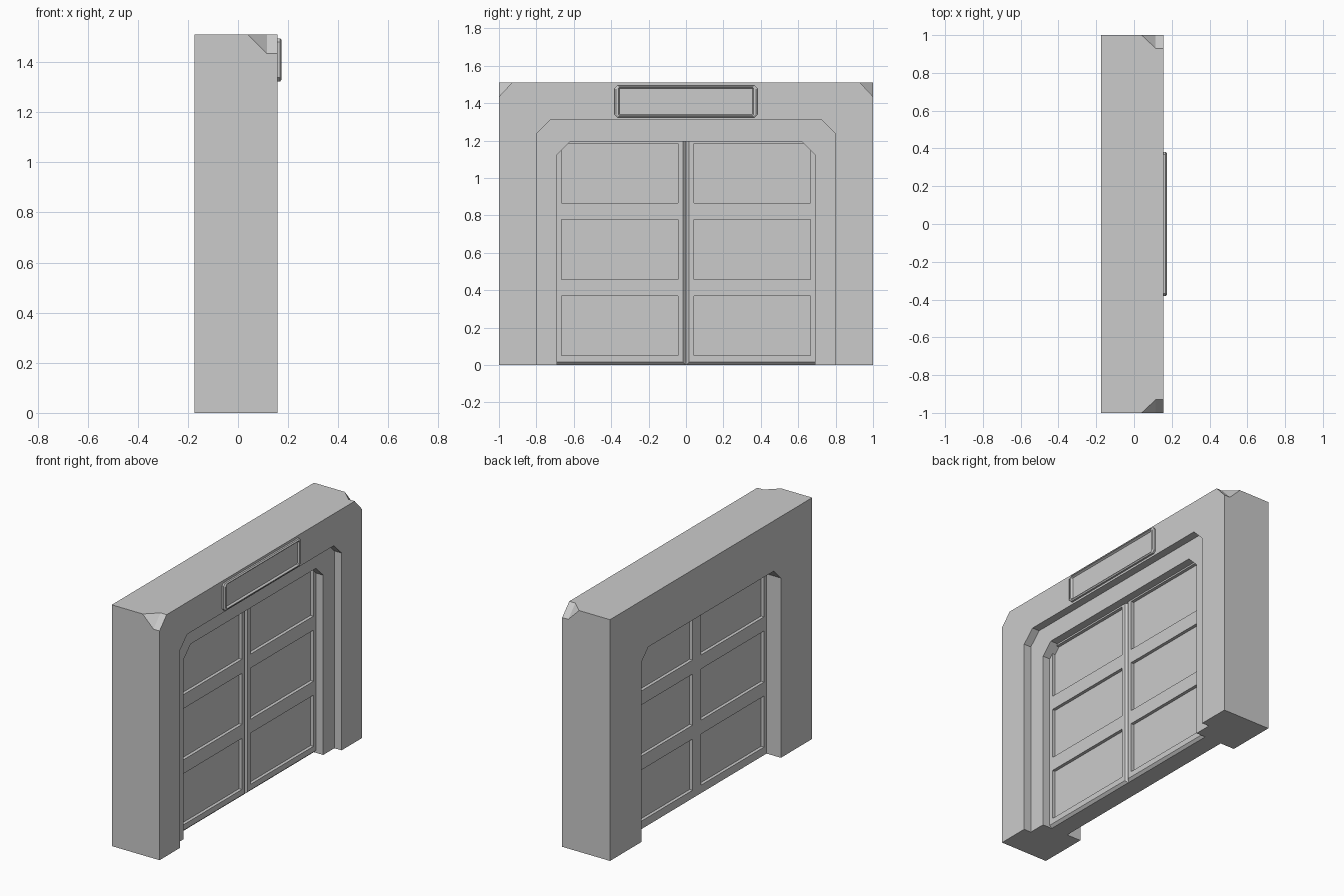
import bpy
import bmesh
from mathutils import Vector

cube = bpy.data.objects.get("Cube")
if cube:
    bpy.data.objects.remove(cube, do_unlink=True)

BACK, FRONT, TOP = -0.174, 0.157, 1.51
DOOR_BACK, STEP, DOOR_FRONT = -0.075, 0.107, 0.057

grey = bpy.data.materials.new("light grey")
grey.use_nodes = True
colour = (0.6, 0.6, 0.6, 1)
grey.diffuse_color = colour
grey.node_tree.nodes["Principled BSDF"].inputs["Base Color"].default_value = colour


def finish(name, bm):
    bmesh.ops.recalc_face_normals(bm, faces=bm.faces)
    mesh = bpy.data.meshes.new(name)
    bm.to_mesh(mesh)
    bm.free()
    mesh.materials.append(grey)
    obj = bpy.data.objects.new(name, mesh)
    bpy.context.collection.objects.link(obj)
    return obj


def loft(name, sections):
    """Skin matching (x, yz outline) sections and cap both ends."""
    bm = bmesh.new()
    rings = [[bm.verts.new((x, y, z)) for y, z in outline] for x, outline in sections]
    for a, b in zip(rings, rings[1:]):
        for i in range(len(a)):
            j = (i + 1) % len(a)
            bm.faces.new((a[i], a[j], b[j], b[i]))
    bm.faces.new(rings[0])
    bm.faces.new(rings[-1])
    return finish(name, bm)


def prism(name, outline, x0, x1):
    return loft(name, [(x0, outline), (x1, outline)])


def hull(name, points):
    bm = bmesh.new()
    for p in points:
        bm.verts.new(p)
    bmesh.ops.convex_hull(bm, input=bm.verts)
    return finish(name, bm)


def rect(y0, y1, z0, z1):
    return [(y0, z0), (y1, z0), (y1, z1), (y0, z1)]


def arch(half, top, cut, base):
    return [(-half, base), (half, base), (half, top - cut), (half - cut, top),
            (cut - half, top), (-half, top - cut)]


def plate(half_y, half_z, mid_z, cut):
    """Rectangle with clipped corners."""
    y, z = half_y, half_z
    pts = [(y, cut - z), (y, z - cut), (y - cut, z), (cut - y, z),
           (-y, z - cut), (-y, cut - z), (cut - y, -z), (y - cut, -z)]
    return [(a, b + mid_z) for a, b in pts]


def carve(target, cutter):
    mod = target.modifiers.new("carve", "BOOLEAN")
    mod.operation = "DIFFERENCE"
    mod.solver = "EXACT"
    mod.object = cutter
    cutter.hide_render = True
    bpy.context.view_layer.update()
    result = bpy.data.meshes.new_from_object(
        target.evaluated_get(bpy.context.evaluated_depsgraph_get()))
    target.modifiers.clear()
    target.data = result
    bpy.data.objects.remove(cutter, do_unlink=True)


# Wall block with a stepped doorway
wall = prism("wall_frame", rect(-1, 1, 0, TOP), BACK, FRONT)
carve(wall, prism("doorway_cutter", arch(0.69, 1.195, 0.07, -0.1), -0.4, 0.4))
carve(wall, prism("step_cutter", arch(0.8, 1.31, 0.075, -0.1), STEP, 0.4))

# Clipped upper front corners of the wall
for side in (-1, 1):
    a = Vector((0.115, side * 1.07, 1.36))
    b = Vector((0.115, side * 0.86, 1.585))
    mid = (a + b) / 2
    tip = mid + 2 * (Vector((0.04, side, TOP)) - mid)
    base = [a, b, tip]
    carve(wall, hull("corner_cutter", base + [Vector((0.4, p.y, p.z)) for p in base]))

# Double door, recessed in the doorway
door = prism("double_door", arch(0.69, 1.195, 0.07, 0), DOOR_BACK, DOOR_FRONT)

# Seam between the leaves and bevel along the lower front edge
w = 0.015
carve(door, hull("seam_cutter", [(x, y, z) for z in (-0.1, 1.3)
                                 for x, y in ((DOOR_FRONT - w, 0),
                                              (DOOR_FRONT + w, 2 * w),
                                              (DOOR_FRONT + w, -2 * w))]))
carve(door, hull("lower_bevel_cutter", [(x, y, z) for y in (-0.8, 0.8)
                                        for x, z in ((DOOR_FRONT - 2 * w, -w),
                                                     (DOOR_FRONT + w, 2 * w),
                                                     (DOOR_FRONT + w, -w))]))

# Sunken panels on both faces of each leaf
depth = 0.02
for y0, y1 in ((-0.665, -0.042), (0.042, 0.665)):
    for z0 in (0.05, 0.457, 0.865):
        outline = rect(y0, y1, z0, z0 + 0.32)
        carve(door, prism("panel_cutter", outline, DOOR_FRONT - depth, 0.2))
        carve(door, prism("panel_cutter", outline, -0.2, DOOR_BACK + depth))

# Framed sign plate above the doorway
mid = 1.409
loft("sign_plate", [
    (FRONT - 0.005, plate(0.382, 0.086, mid, 0.015)),
    (0.168, plate(0.382, 0.086, mid, 0.015)),
    (0.174, plate(0.374, 0.079, mid, 0.013)),
    (0.174, plate(0.362, 0.075, mid, 0.005)),
    (0.162, plate(0.355, 0.069, mid, 0.004)),
])
